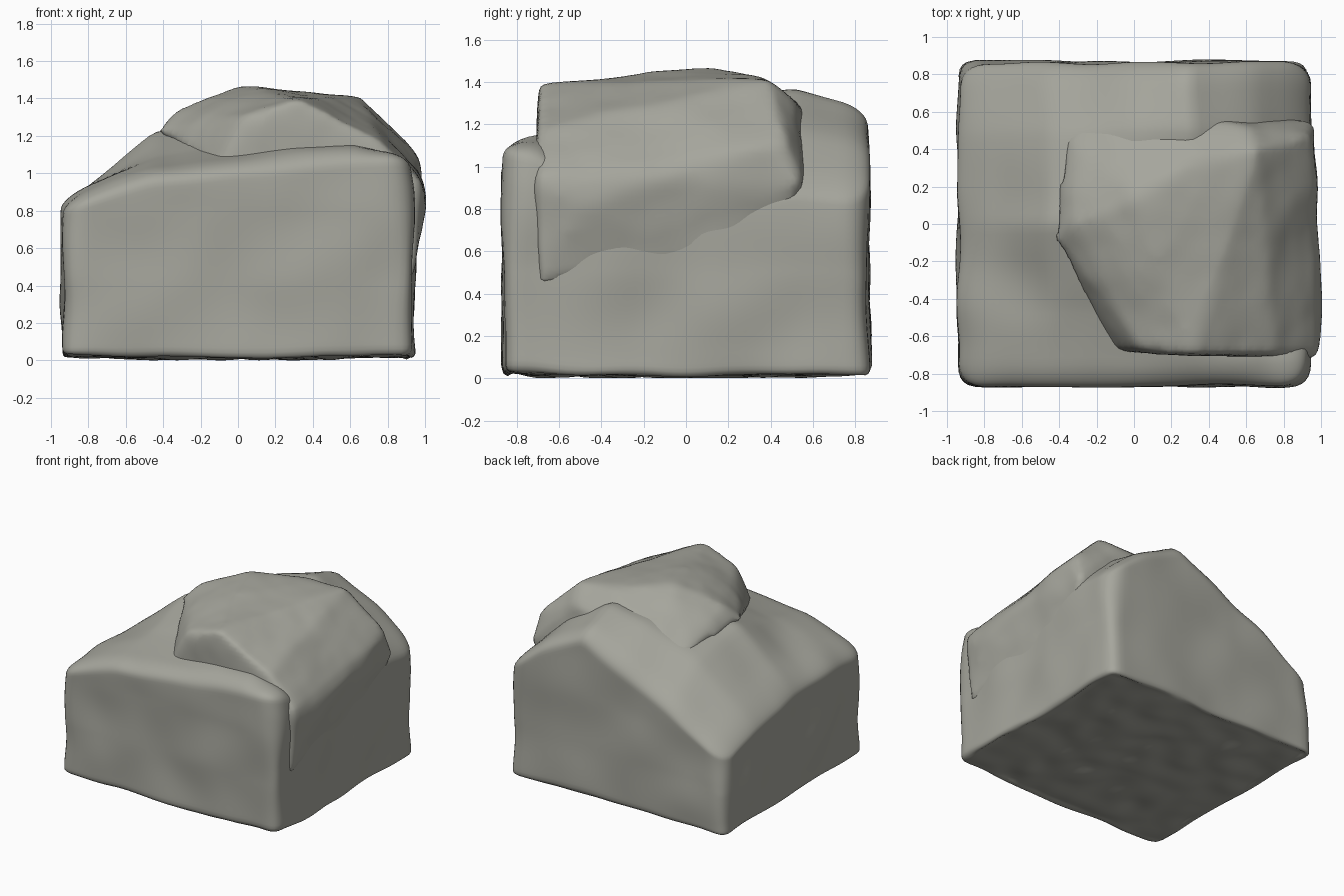
import bpy, bmesh
from mathutils import Vector, noise

if "Cube" in bpy.data.objects:
    bpy.data.objects.remove(bpy.data.objects["Cube"])

# One stone colour for everything
stone = bpy.data.materials.new("grey_stone")
stone.diffuse_color = (0.38, 0.38, 0.335, 1)
stone.use_nodes = True
stone.node_tree.nodes["Principled BSDF"].inputs["Base Color"].default_value = stone.diffuse_color


def finish(bm, name):
    mesh = bpy.data.meshes.new(name)
    bm.to_mesh(mesh)
    bm.free()
    obj = bpy.data.objects.new(name, mesh)
    bpy.context.collection.objects.link(obj)
    mesh.materials.append(stone)
    for p in mesh.polygons:
        p.use_smooth = True
    return obj


def smooth(obj, factor, count):
    mod = obj.modifiers.new("Smooth", 'SMOOTH')
    mod.factor, mod.iterations = factor, count


# Height of the boulder top: rows run front to back, columns left to right
XS = [-.93, -.45, 0, .3, .65, .93]
YS = [-.87, -.7, -.45, 0, .5, .87]
TOP = [[.84, 1.01, 1.06, 1.09, 1.13, 1.13],
       [.86, 1.04, 1.09, 1.13, 1.16, 1.10],
       [.87, 1.09, 1.15, 1.18, 1.12, .84],
       [.85, 1.23, 1.32, 1.29, 1.13, .84],
       [.75, 1.12, 1.31, 1.39, 1.17, .92],
       [.62, .91, 1.13, 1.30, 1.10, .88]]


def cell(vals, v):
    i = 0
    while i < len(vals) - 2 and v > vals[i + 1]:
        i += 1
    return i, min(1, max(0, (v - vals[i]) / (vals[i + 1] - vals[i])))


def top_height(x, y):
    i, a = cell(XS, x)
    j, b = cell(YS, y)
    lo = TOP[j][i] * (1 - a) + TOP[j][i + 1] * a
    hi = TOP[j + 1][i] * (1 - a) + TOP[j + 1][i + 1] * a
    return lo * (1 - b) + hi * b


# Main boulder: rounded block with a sloping top and weathered sides
bm = bmesh.new()
bmesh.ops.create_cube(bm, size=2)
bmesh.ops.subdivide_edges(bm, edges=bm.edges[:], cuts=44, use_grid_fill=True)
for v in bm.verts:
    R = 0.09 + 0.06 * max(0, v.co.z)          # rounder towards the top
    core = Vector([max(-1 + R, min(1 - R, c)) for c in v.co])
    d = v.co - core
    p = core + d.normalized() * R
    x, y = p.x * .935, p.y * .865
    z = (p.z + 1) / 2 * top_height(x, y)
    q = Vector((x, y, z))
    n = noise.noise_vector(q * 2.6 + Vector((3.1, 7.7, 1.3)))
    v.co = q + Vector((n.x * .03, n.y * .02, n.z * .02 * p.z))
    if p.z < -.98:                            # uneven underside
        edge = max(abs(p.x), abs(p.y)) ** 4
        v.co.z = .012 + .02 * edge + .03 * noise.noise(q * 5)
    v.co.z = max(v.co.z, 0)
smooth(finish(bm, "main_boulder"), .5, 3)

# Upper boulder: hull of its corners, remeshed and softened
CORNERS = [(-.12, -.68, 1.02), (.04, -.68, 1.31), (.32, -.70, 1.40), (.76, -.71, 1.18),
           (.97, -.71, .95), (.95, -.71, .43), (-.43, -.08, 1.23), (-.33, .0, 1.34),
           (-.18, .05, 1.41), (.0, .14, 1.47), (.36, .36, 1.43), (-.36, .47, 1.17),
           (-.2, .68, 1.15), (.66, .40, 1.42), (.60, .53, 1.30), (.95, .47, 1.12),
           (.96, .55, .92), (1.01, -.2, .92), (1.01, -.5, .8), (.92, .1, .55),
           (.92, .5, .78), (.2, 0, .6), (.3, .4, 1.0)]
bm = bmesh.new()
for c in CORNERS:
    bm.verts.new(c)
bmesh.ops.convex_hull(bm, input=bm.verts[:])
loose = [v for v in bm.verts if not v.link_faces]
bmesh.ops.delete(bm, geom=loose, context='VERTS')
bmesh.ops.recalc_face_normals(bm, faces=bm.faces[:])
upper = finish(bm, "upper_boulder")
rm = upper.modifiers.new("Remesh", 'REMESH')
rm.mode, rm.voxel_size, rm.use_smooth_shade = 'VOXEL', .03, True
tex = bpy.data.textures.new("lumps", 'CLOUDS')
tex.noise_scale = .45
lump = upper.modifiers.new("Lumps", 'DISPLACE')
lump.texture, lump.strength, lump.mid_level = tex, .05, .55
smooth(upper, .5, 8)
